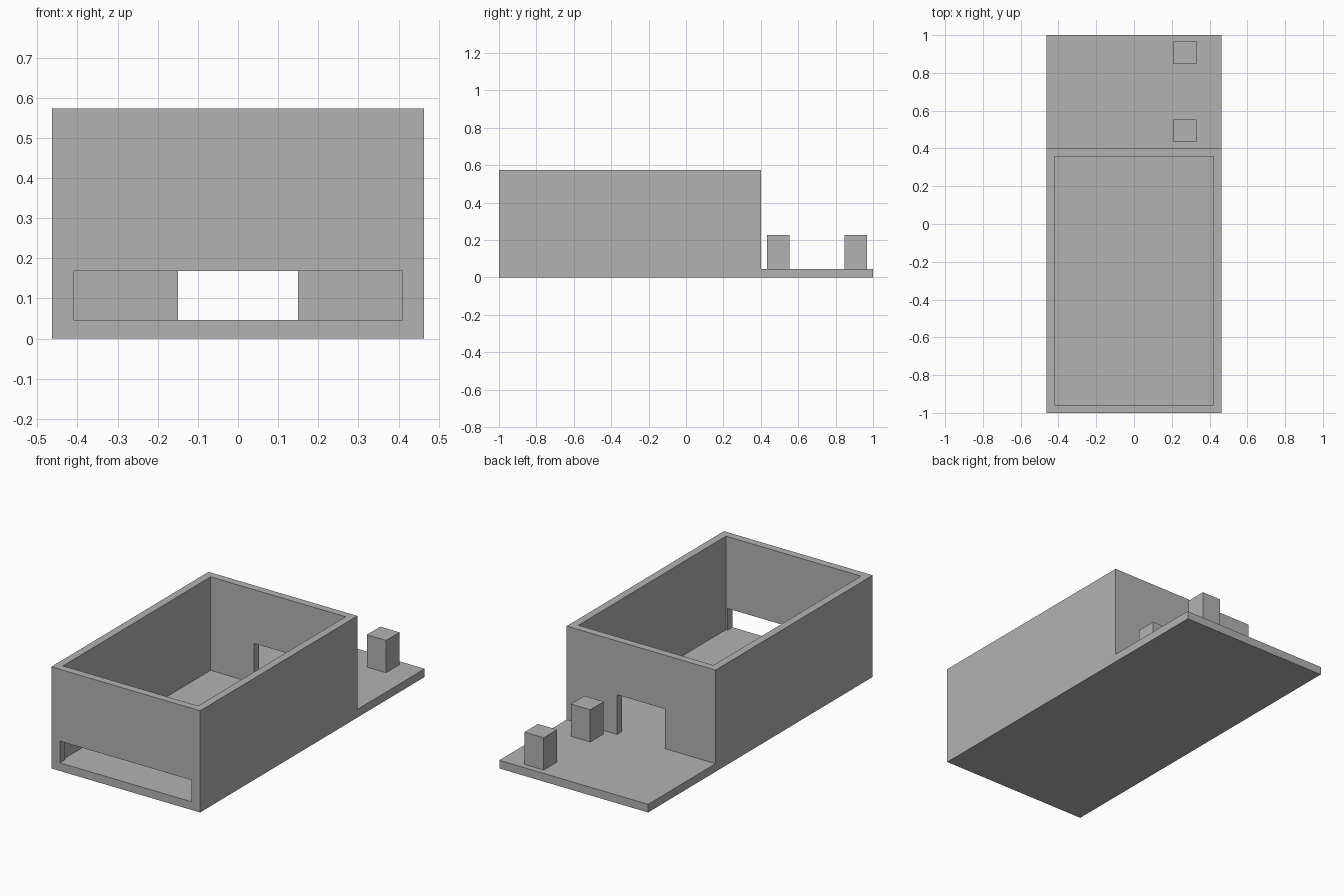
import bpy
import bmesh
from mathutils import Vector

if "Cube" in bpy.data.objects:
    bpy.data.objects.remove(bpy.data.objects["Cube"], do_unlink=True)

HALF_W, HALF_L = 0.464, 1.0    # footprint
FLOOR, TOP = 0.046, 0.573      # slab top and wall top
BACK, WALL = 0.4, 0.043        # rear face of the room, wall thickness

grey = bpy.data.materials.new("plain_grey")
grey.use_nodes = True
colour = (0.45, 0.45, 0.45, 1)
grey.diffuse_color = colour
grey.node_tree.nodes["Principled BSDF"].inputs["Base Color"].default_value = colour


def add_object(name, bm):
    bmesh.ops.recalc_face_normals(bm, faces=bm.faces)
    mesh = bpy.data.meshes.new(name)
    bm.to_mesh(mesh)
    bm.free()
    mesh.materials.append(grey)
    obj = bpy.data.objects.new(name, mesh)
    bpy.context.collection.objects.link(obj)
    return obj


def box(name, low, high):
    low, high = Vector(low), Vector(high)
    bm = bmesh.new()
    bmesh.ops.create_cube(bm, size=1)
    bmesh.ops.scale(bm, vec=high - low, verts=bm.verts)
    bmesh.ops.translate(bm, vec=(low + high) / 2, verts=bm.verts)
    return add_object(name, bm)


def cut(target, cutter):
    cutter.hide_render = True
    cutter.hide_viewport = True
    mod = target.modifiers.new(cutter.name, "BOOLEAN")
    mod.operation = "DIFFERENCE"
    mod.solver = "EXACT"
    mod.object = cutter


# Room block and rear terrace as one L-shaped side profile, extruded across
profile = [(-HALF_L, 0), (HALF_L, 0), (HALF_L, FLOOR),
           (BACK, FLOOR), (BACK, TOP), (-HALF_L, TOP)]
bm = bmesh.new()
side = bm.faces.new([bm.verts.new((-HALF_W, y, z)) for y, z in profile])
extruded = bmesh.ops.extrude_face_region(bm, geom=[side])["geom"]
bmesh.ops.translate(bm, vec=(2 * HALF_W, 0, 0),
                    verts=[v for v in extruded if isinstance(v, bmesh.types.BMVert)])
house = add_object("house_shell", bm)

# Open-topped room, long front window and rear doorway
inner_front, inner_back = -HALF_L + WALL, BACK - WALL
cut(house, box("room_cutter", (-HALF_W + WALL, inner_front, FLOOR),
               (HALF_W - WALL, inner_back, TOP + 0.2)))
cut(house, box("front_window_cutter", (-0.41, -HALF_L - 0.1, FLOOR),
               (0.41, inner_front + 0.1, 0.168)))
cut(house, box("rear_door_cutter", (-0.15, inner_back - 0.1, FLOOR),
               (0.15, BACK + 0.1, 0.27)))

# Bake the cuts into the shell, then drop the cutters
bpy.context.view_layer.update()
baked = bpy.data.meshes.new_from_object(
    house.evaluated_get(bpy.context.evaluated_depsgraph_get()))
cutters = [m.object for m in house.modifiers]
house.modifiers.clear()
house.data = baked
for cutter in cutters:
    bpy.data.objects.remove(cutter, do_unlink=True)

# Two square posts on the terrace
for name, y in (("near_post", 0.493), ("far_post", 0.907)):
    box(name, (0.21, y - 0.06, FLOOR), (0.33, y + 0.06, 0.228))
